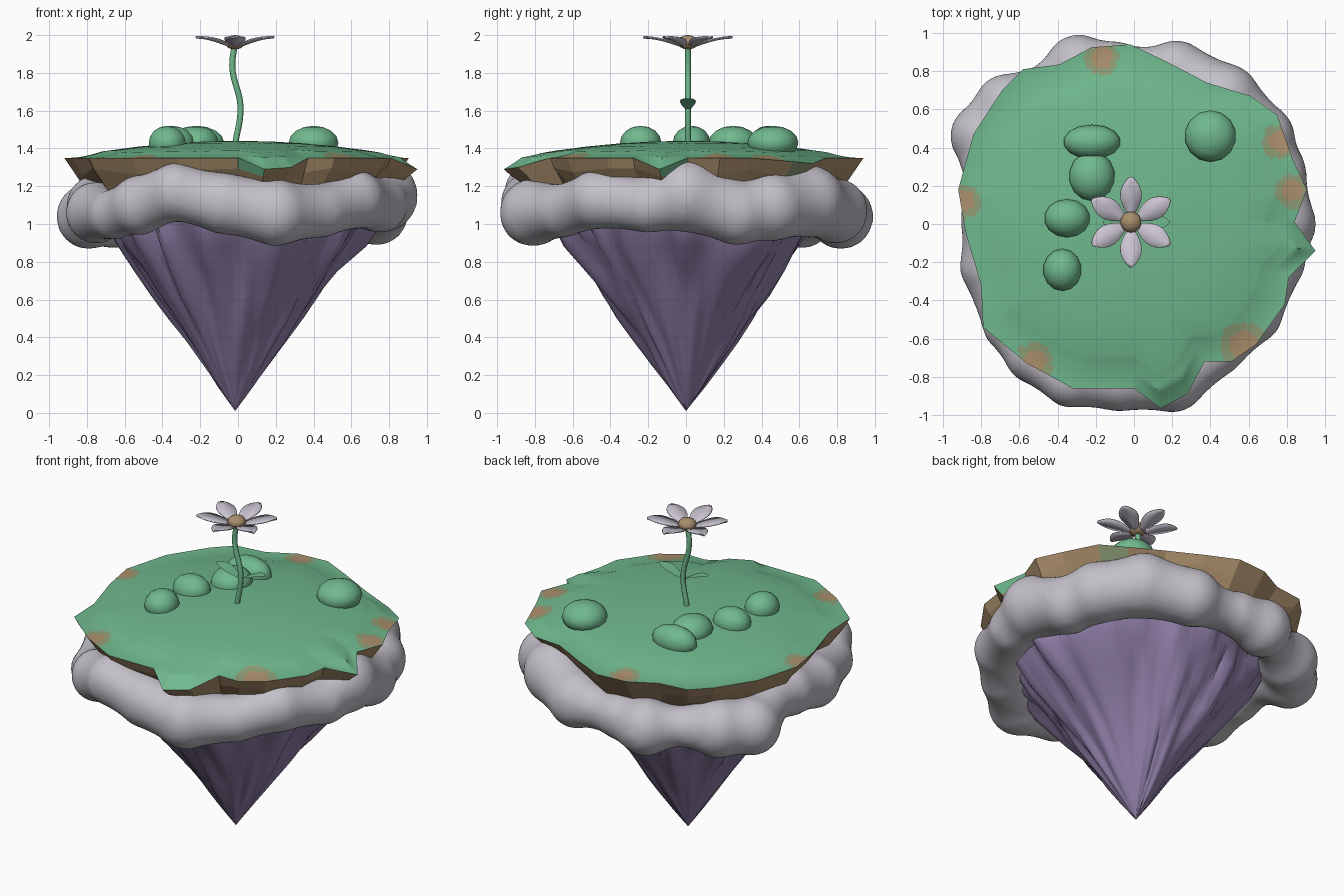
import bpy, bmesh, math, random
from mathutils import Vector, Matrix, noise

if "Cube" in bpy.data.objects:
    bpy.data.objects.remove(bpy.data.objects["Cube"])

random.seed(4)


def material(name, rgb):
    m = bpy.data.materials.new(name)
    m.diffuse_color = (*[((c / 255 + 0.055) / 1.055) ** 2.4 for c in rgb], 1)
    m.use_nodes = True
    m.node_tree.nodes["Principled BSDF"].inputs["Base Color"].default_value = m.diffuse_color
    return m


GRASS = material("grass_green", (112, 185, 142))
WORN = material("worn_grass", (142, 158, 118))
DIRT = material("dirt_brown", (172, 144, 109))
ROCK = material("rock_purple", (148, 131, 173))
CLOUD = material("cloud_white", (195, 192, 200))
PETAL = material("petal_white", (202, 196, 209))
CENTRE = material("flower_tan", (166, 142, 108))


def finish(bm, name, mats, angle=None):
    bmesh.ops.recalc_face_normals(bm, faces=bm.faces)
    me = bpy.data.meshes.new(name)
    bm.to_mesh(me)
    bm.free()
    ob = bpy.data.objects.new(name, me)
    bpy.context.collection.objects.link(ob)
    for m in mats:
        me.materials.append(m)
    if angle:
        bpy.context.view_layer.objects.active = ob
        ob.select_set(True)
        bpy.ops.object.shade_smooth_by_angle(angle=math.radians(angle))
        ob.select_set(False)
    return ob


def ball(bm, loc, size, u=14, v=8):
    bmesh.ops.create_uvsphere(bm, u_segments=u, v_segments=v, radius=1,
                              matrix=Matrix.Translation(loc) @ Matrix.Diagonal((*size, 1)))


def loft(bm, rings):
    loops = [[bm.verts.new(p) for p in ring] for ring in rings]
    for a, b in zip(loops, loops[1:]):
        n = len(a)
        for i in range(n):
            bm.faces.new((a[i], a[(i + 1) % n], b[(i + 1) % n], b[i]))
    return loops


def cap(bm, loop, point):
    tip = bm.verts.new(point)
    for i in range(len(loop)):
        bm.faces.new((loop[i], loop[(i + 1) % len(loop)], tip))


# Ragged island outline, anticlockwise; a few corners fold down as flaps
OUTLINE = [(-.02, .94), (-.22, .925), (-.39, .835), (-.58, .81), (-.69, .7), (-.84, .47), (-.92, .18),
           (-.88, -.05), (-.8, -.32), (-.79, -.54), (-.56, -.73), (-.32, -.86), (0, -.86), (.14, -.965),
           (.28, -.89), (.37, -.72), (.51, -.72), (.64, -.63), (.79, -.42), (.81, -.28), (.95, -.14),
           (.84, .01), (.905, .18), (.83, .34), (.75, .57), (.61, .67), (.38, .74), (.17, .85)]
SAG = {13: .06, 14: .05, 20: .06, 24: .02, 25: .03}
PATCHES = [(-.17, .87, .09), (.76, .43, .09), (.83, .17, .09), (.57, -.63, .12), (-.52, -.72, .1), (-.89, .12, .09)]
SUB = 10
EDGE = [Vector((x, y, 1.35 - SAG.get(i, 0))) for i, (x, y) in enumerate(OUTLINE)]
rim = []
for i, a in enumerate(EDGE):
    rim += [a.lerp(EDGE[(i + 1) % len(EDGE)], k / SUB) for k in range(SUB)]

# Grass dome with worn earth patches by distance
bm = bmesh.new()
rings = []
for s in (1, .98, .96, .94, .92, .9, .88, .86, .84, .82, .8, .6, .4, .2):
    t = max(0, (s - .8) / .2)
    fold = max(0, (s - .9) / .1)
    ring = []
    for p in rim:
        x, y = p.x * s, p.y * s
        dome = 1.44 - .09 * (x * x + y * y) / .83
        ring.append((x, y, dome * (1 - t) + 1.35 * t - (1.35 - p.z) * fold))
    rings.append(ring)
loops = loft(bm, rings)
cap(bm, loops[-1], (0, 0, 1.44))
for f in bm.faces:
    c = f.calc_center_median()
    d = min(math.hypot(c.x - x, c.y - y) / r for x, y, r in PATCHES)
    f.material_index = 2 if d < .62 else 1 if d < 1 else 0
finish(bm, "grass_top", [GRASS, WORN, DIRT], 30)

# Chunky earth edge under the grass, with a few grassy overhangs
bm = bmesh.new()
rings = [[], [], [], []]
for i, p in enumerate(EDGE):
    j, k = random.uniform(-.03, .025), random.uniform(-.025, .025)
    rings[0].append(p)
    rings[1].append((p.x * (.95 + j), p.y * (.95 + j), min(p.z - .04, 1.275 + j)))
    rings[2].append((p.x * .87, p.y * .87, 1.19 + k))
    rings[3].append((p.x * .76, p.y * .76, 1.12))
loft(bm, rings)
bm.faces.ensure_lookup_table()
for i, m in {12: 1, 20: 1, 24: 2}.items():
    bm.faces[i].material_index = m
finish(bm, "earth_edge", [DIRT, GRASS, WORN])

# Hanging rock with ridges running down to the tip
bm = bmesh.new()
PROFILE = [(.68, 1.2), (.71, 1.1), (.68, 1.0), (.61, .88), (.51, .75), (.42, .62),
           (.335, .5), (.25, .38), (.17, .26), (.09, .14), (.035, .06)]
rings = []
for r, z in PROFILE:
    ring = []
    for i in range(96):
        a = math.tau * i / 96
        d = Vector((math.cos(a), math.sin(a), 0))
        broad = noise.noise(d * 3 + Vector((1, 0, z * 1.5)))
        crease = abs(noise.noise(d * 4 + Vector((5, 2, z * 1.6))))
        fine = noise.noise(d * 9 + Vector((0, 7, z * 4)))
        r2 = r * (.965 + .1 * broad + .2 * crease + .035 * fine)
        ring.append((d.x * r2 - .015 * (1 - z), d.y * r2, z))
    rings.append(ring)
loops = loft(bm, rings)
cap(bm, loops[-1], (-.015, 0, .01))
finish(bm, "hanging_rock", [ROCK], 50)

# Cloud ring: chained puffs fused into one skin
PUFFS = [(-.66, -.53, 1.05, .135), (-.52, -.68, 1.1, .16), (-.33, -.81, 1.17, .155), (-.08, -.82, 1.11, .165),
         (.2, -.81, 1.06, .18), (.44, -.65, 1.07, .145), (.62, -.47, 1.13, .16), (.75, -.2, 1.1, .15),
         (.76, 0, 1.15, .195), (.73, .27, 1.06, .175), (.66, .45, 1.09, .185), (.47, .65, 1.12, .195),
         (.22, .79, 1.07, .175), (.05, .8, 1.06, .13), (-.1, .82, 1.06, .14), (-.29, .82, 1.04, .175),
         (-.46, .72, 1.05, .12), (-.66, .61, 1.05, .18), (-.79, .46, 1.04, .175), (-.76, .24, 1.1, .13),
         (-.75, .03, 1.1, .16), (-.75, -.22, 1.06, .165)]
bm = bmesh.new()
for i, p in enumerate(PUFFS):
    q = PUFFS[(i + 1) % len(PUFFS)]
    for t in (0, .2, .4, .6, .8):
        x, y, z, r = [a + (b - a) * t for a, b in zip(p, q)]
        r *= 1 - .25 * t * (1 - t)
        ball(bm, (x, y, z), (r, r, r), 20, 12)
cloud = finish(bm, "cloud_ring", [CLOUD])
mod = cloud.modifiers.new("fuse", 'REMESH')
mod.mode, mod.voxel_size, mod.use_smooth_shade = 'VOXEL', .022, True
mod = cloud.modifiers.new("soften", 'SMOOTH')
mod.factor, mod.iterations = .5, 9

# Round bushes
for x, y, rx, ry in [(-.22, .43, .15, .09), (-.22, .25, .12, .13), (-.35, .03, .12, .1),
                     (-.375, -.24, .1, .11), (.4, .46, .135, .135)]:
    bm = bmesh.new()
    ball(bm, (x, y, 1.43), (rx, ry, .09))
    finish(bm, "bush", [GRASS], 60)

# Flower stem
cu = bpy.data.curves.new("flower_stem", 'CURVE')
cu.dimensions, cu.bevel_depth, cu.bevel_resolution = '3D', .016, 2
sp = cu.splines.new('BEZIER')
PATH = [(-.015, .01, 1.42), (.013, .01, 1.62), (-.03, .01, 1.83), (-.018, .01, 1.95)]
sp.bezier_points.add(len(PATH) - 1)
for b, p in zip(sp.bezier_points, PATH):
    b.co, b.handle_left_type, b.handle_right_type = p, 'AUTO', 'AUTO'
cu.materials.append(GRASS)
bpy.context.collection.objects.link(bpy.data.objects.new("flower_stem", cu))


def blade(name, mat, length, width, rise, start, base, angle, thick):
    """Thin curved blade widening then closing to a rounded tip."""
    bm = bmesh.new()
    rot = Matrix.Translation(base) @ Matrix.Rotation(angle, 4, 'Z')
    rows = []
    for k in range(11):
        t = k / 10
        w = width * max(.12, math.sin(math.pi * min(1, t ** 1.15 * .96 + .04)) ** .7)
        z = rise * math.sin(t * math.pi / 2)
        rows.append([bm.verts.new(rot @ Vector((start + length * t, s * w, z - .008 * (1 - abs(s)) * thick)))
                     for s in (-1, 0, 1)])
    for a, b in zip(rows, rows[1:]):
        for i in range(2):
            bm.faces.new((a[i], b[i], b[i + 1], a[i + 1]))
    ob = finish(bm, name, [mat], 40)
    if thick:
        mod = ob.modifiers.new("thickness", 'SOLIDIFY')
        mod.thickness = .006


# Two stem leaves, six petals and the flower centre
for a in (0, math.pi):
    blade("stem_leaf", GRASS, .17, .042, .06, .005, (.012, .01, 1.605), a, False)
for i in range(6):
    blade("petal", PETAL, .2, .056, .045, .035, (-.016, .01, 1.95), math.radians(30 + 60 * i), True)
bm = bmesh.new()
ball(bm, (-.016, .01, 1.962), (.055, .055, .038))
finish(bm, "flower_centre", [CENTRE], 60)
